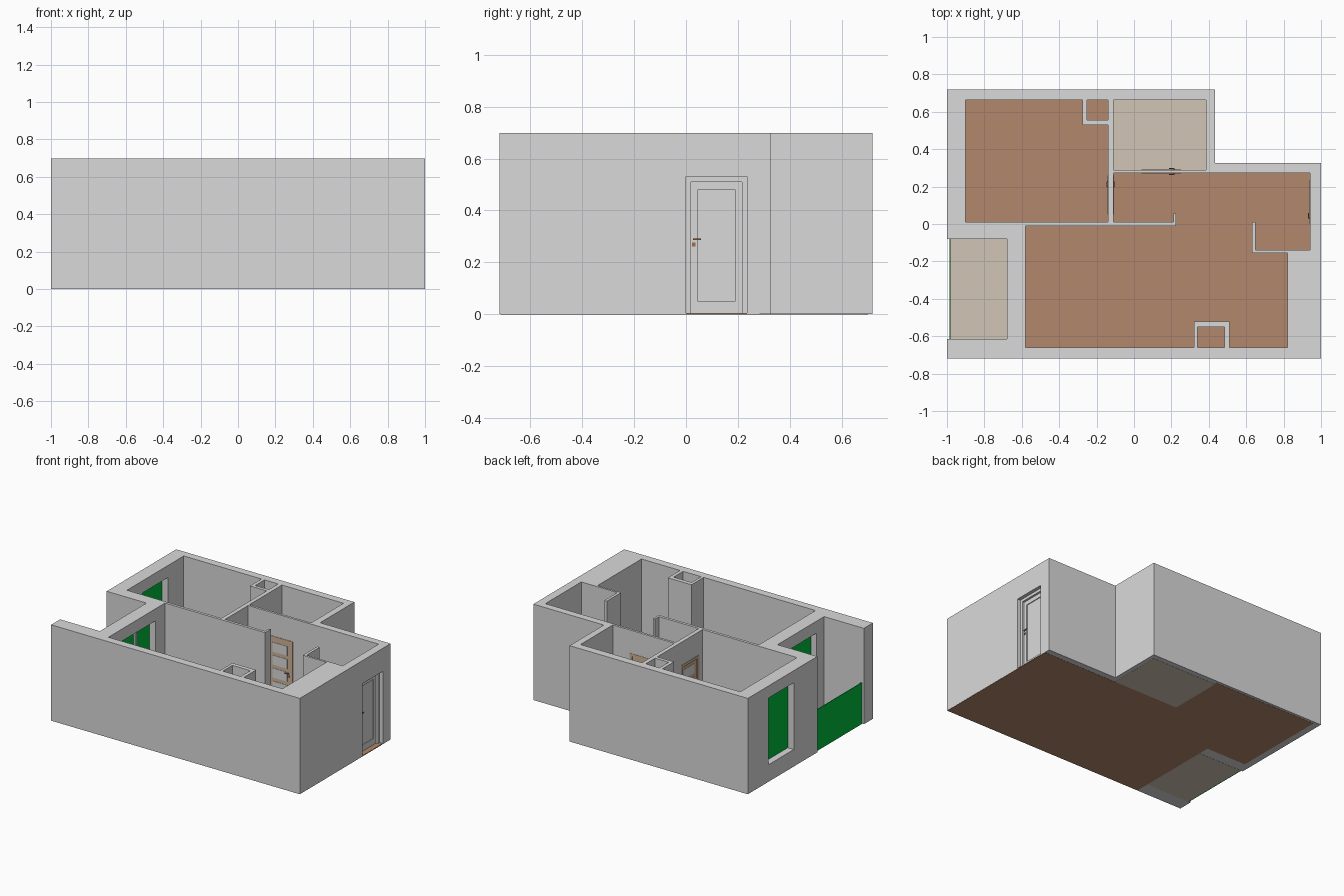
import bpy, bmesh

if "Cube" in bpy.data.objects:
    bpy.data.objects.remove(bpy.data.objects["Cube"])

H = 0.698          # wall height
FT = 0.006         # floor thickness


def mat(name, rgb):
    m = bpy.data.materials.new(name)
    m.diffuse_color = (*rgb, 1)
    m.use_nodes = True
    m.node_tree.nodes["Principled BSDF"].inputs["Base Color"].default_value = m.diffuse_color
    return m


GREY = mat("wall grey", (0.70, 0.70, 0.70))
GREEN = mat("window green", (0.0, 0.50, 0.045))
BROWN = mat("wood floor brown", (0.445, 0.245, 0.15))
TILE = mat("beige tile", (0.65, 0.56, 0.465))
TAN = mat("door tan", (0.62, 0.45, 0.30))
COPPER = mat("handle copper", (0.36, 0.15, 0.07))


def finish(name, bm, material):
    me = bpy.data.meshes.new(name)
    bm.to_mesh(me)
    bm.free()
    me.materials.append(material)
    ob = bpy.data.objects.new(name, me)
    bpy.context.collection.objects.link(ob)
    return ob


def boxes(name, material, *spans):
    """One object made of boxes given as (x0, x1, y0, y1, z0, z1)."""
    bm = bmesh.new()
    for s in spans:
        vs = bmesh.ops.create_cube(bm, size=1)["verts"]
        for v in vs:
            for i in range(3):
                lo, hi = s[2 * i], s[2 * i + 1]
                v.co[i] = (lo + hi) / 2 + v.co[i] * (hi - lo)
    return finish(name, bm, material)


# Walls: layered add / cut rectangles, later entries win
LAYERS = [
    (1, (-1, 1, -0.718, 0.325, 0, H)),            # outer block
    (1, (-1, 0.433, 0.325, 0.718, 0, H)),
    (0, (-1, -0.68, -0.615, -0.08, 0, H)),        # balcony
    (0, (-0.90, -0.14, 0.01, 0.662, 0, H)),       # bedroom
    (0, (-0.11, 0.385, 0.29, 0.662, 0, H)),       # bathroom
    (0, (-0.11, 0.94, 0.01, 0.273, 0, H)),        # hall
    (0, (-0.58, 0.82, -0.66, -0.01, 0, H)),       # living room
    (0, (0.22, 0.63, -0.01, 0.01, 0, H)),         # passage
    (1, (0.63, 0.94, -0.155, 0.01, 0, H)),        # entry niche
    (0, (0.65, 0.94, -0.14, 0.01, 0, H)),
    (1, (0.21, 0.225, -0.01, 0.055, 0, H)),       # partition stub
    (1, (-0.275, -0.14, 0.53, 0.662, 0, H)),      # shafts
    (0, (-0.25, -0.14, 0.555, 0.662, 0, H)),
    (1, (0.32, 0.51, -0.66, -0.52, 0, H)),
    (0, (0.34, 0.485, -0.66, -0.55, 0, H)),
    (0, (0.94, 1, 0, 0.235, 0, 0.53)),            # entry doorway
    (0, (-0.14, -0.11, 0.05, 0.26, 0, 0.53)),     # bedroom doorway
    (0, (0.04, 0.25, 0.273, 0.29, 0, 0.53)),      # bathroom doorway
    (0, (-1, -0.90, 0.19, 0.48, 0.125, 0.61)),    # bedroom window
    (0, (-0.68, -0.58, -0.53, -0.12, 0.02, 0.61)),  # balcony window
]


def build_walls():
    ax = [sorted({s[2 * i + k] for _, s in LAYERS for k in (0, 1)}) for i in range(3)]
    n = [len(a) - 1 for a in ax]

    def solid(c):
        p = [(ax[i][c[i]] + ax[i][c[i] + 1]) / 2 for i in range(3)]
        r = 0
        for add, s in LAYERS:
            if all(s[2 * i] < p[i] < s[2 * i + 1] for i in range(3)):
                r = add
        return r

    grid = {(i, j, k): solid((i, j, k)) for i in range(n[0])
            for j in range(n[1]) for k in range(n[2])}
    bm = bmesh.new()
    verts = {}

    def vert(c):
        if c not in verts:
            z = max(ax[2][c[2]], 0.001)
            verts[c] = bm.verts.new((ax[0][c[0]], ax[1][c[1]], z))
        return verts[c]

    # keep only cell faces between solid and empty
    for c, full in grid.items():
        if not full:
            continue
        for a in range(3):
            u, w = (a + 1) % 3, (a + 2) % 3
            for side in (0, 1):
                nb = list(c)
                nb[a] += 1 if side else -1
                if grid.get(tuple(nb), 0):
                    continue
                quad = []
                for du, dw in ((0, 0), (1, 0), (1, 1), (0, 1)):
                    q = list(c)
                    q[a] += side
                    q[u] += du
                    q[w] += dw
                    quad.append(vert(tuple(q)))
                bm.faces.new(quad if side else quad[::-1])
    bmesh.ops.dissolve_limit(bm, angle_limit=0.01, verts=bm.verts[:], edges=bm.edges[:])
    bmesh.ops.triangulate(bm, faces=[f for f in bm.faces if len(f.verts) > 4])
    return finish("walls", bm, GREY)


build_walls()

# Floors
boxes("wood_floor", BROWN,
      (-0.63, 0.999, -0.715, 0, 0, FT), (-0.125, 0.999, 0, 0.282, 0, FT),
      (-0.95, -0.125, 0, 0.70, 0, FT))
boxes("bathroom_floor", TILE, (-0.125, 0.40, 0.282, 0.68, 0, FT))
boxes("balcony_floor", TILE, (-0.98, -0.63, -0.615, -0.08, 0, FT))

# Glazing and balcony parapet
boxes("balcony_parapet", GREEN, (-0.986, -0.980, -0.615, -0.08, 0, 0.30))
boxes("bedroom_window_pane", GREEN, (-0.952, -0.946, 0.19, 0.48, 0.125, 0.61))
boxes("balcony_window_pane", GREEN, (-0.633, -0.627, -0.53, -0.12, 0.02, 0.61))
boxes("balcony_window_mullion", GREY, (-0.643, -0.617, -0.302, -0.28, 0.02, 0.61))


def oriented(along_y, u0, u1, d0, d1, z0, z1):
    """Span with u along the wall and d through it."""
    return (d0, d1, u0, u1, z0, z1) if along_y else (u0, u1, d0, d1, z0, z1)


def handles(name, along_y, u, direction, d0, d1, z):
    """Lever, spindle and key plate on both sides of a door leaf."""
    lo, hi = sorted((u, u + direction * 0.028))
    parts = [oriented(along_y, u - .004, u + .004, d0 - .010, d1 + .010, z - .003, z + .003)]
    for d in (d0 - .012, d1 + .007):
        parts.append(oriented(along_y, lo, hi, d, d + .005, z - .003, z + .003))
    parts.append(oriented(along_y, u - .006, u + .006, d0 - .003, d1 + .003, z - .028, z - .014))
    boxes(name, COPPER, *parts)


def door(name, along_y, u0, u1, d0, d1, frame_mat, leaf_d, slots, handle_u, handle_dir):
    o = lambda *s: oriented(along_y, *s)
    t, top = 0.02, 0.53
    boxes(name + "_frame", frame_mat,
          o(u0, u0 + t, d0, d1, FT, top), o(u1 - t, u1, d0, d1, FT, top),
          o(u0 + t, u1 - t, d0, d1, top - t, top))
    a, b = u0 + t, u1 - t
    l0, l1 = leaf_d
    if slots:      # slatted leaf with pale inserts on both sides
        boxes(name + "_leaf", frame_mat, o(a, b, l0, l1, FT, top - t))
        boxes(name + "_inserts", GREY,
              *[o(a + .025, b - .025, l0 - .002, l1 + .002, z, z + .068)
                for z in (.04 + .094 * i for i in range(5))])
    else:          # stiles and rails around a sunk panel
        e = 0.027
        boxes(name + "_leaf", frame_mat,
              o(a, a + e, l0, l1, FT, top - t), o(b - e, b, l0, l1, FT, top - t),
              o(a + e, b - e, l0, l1, FT, .05), o(a + e, b - e, l0, l1, .48, top - t),
              o(a + e, b - e, l0 + .006, l1 - .006, .05, .48))
    handles(name + "_handle", along_y, handle_u, handle_dir, l0, l1, 0.29)


door("entry_door", True, 0, 0.235, 0.938, 0.975, GREY, (0.942, 0.960), False, 0.030, 1)
door("bedroom_door", True, 0.05, 0.26, -0.142, -0.107, TAN, (-0.134, -0.114), True, 0.225, -1)
door("bathroom_door", False, 0.04, 0.25, 0.270, 0.292, TAN, (0.274, 0.288), True, 0.215, -1)
